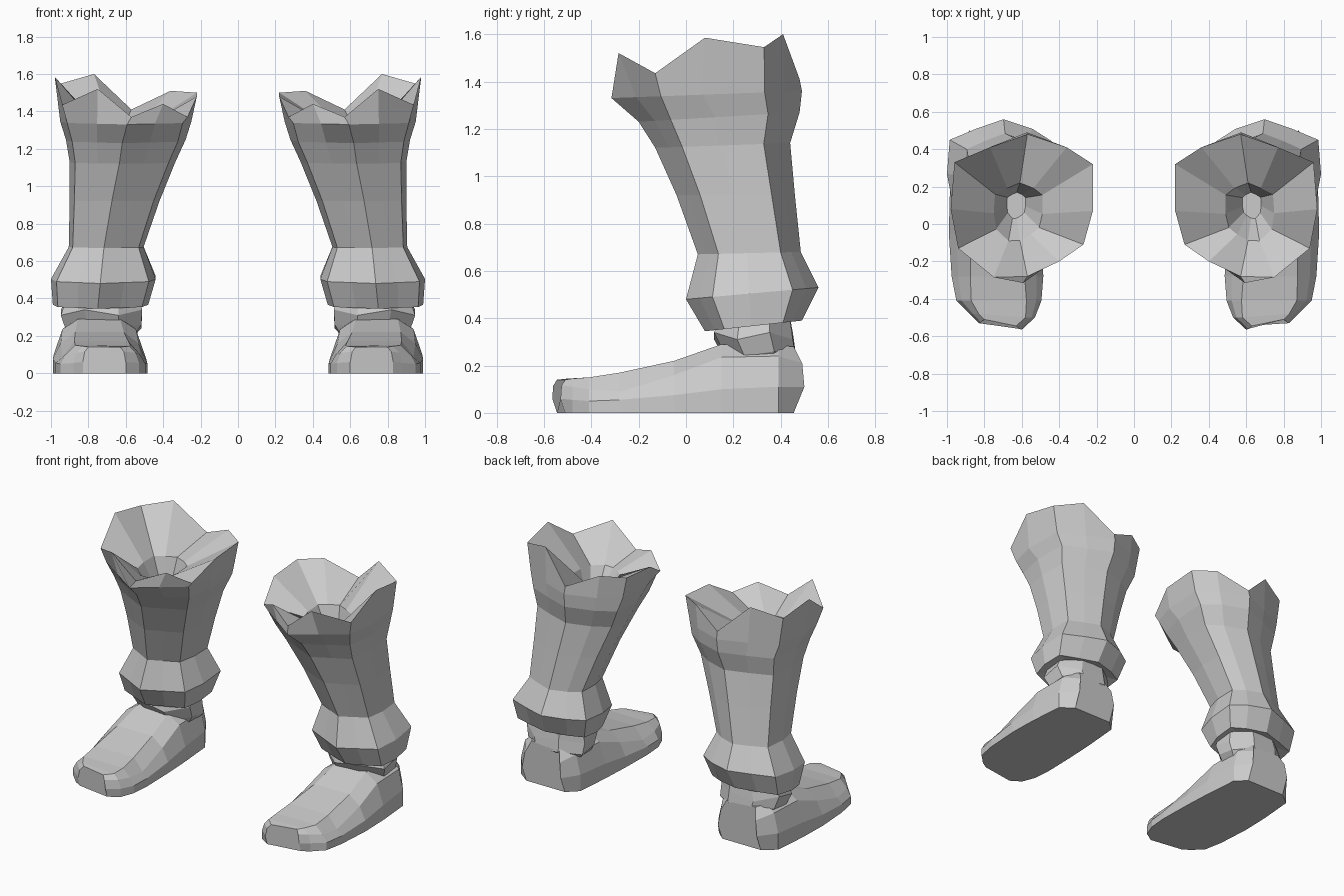
import bpy, bmesh, math

if "Cube" in bpy.data.objects:
    bpy.data.objects.remove(bpy.data.objects["Cube"])


def loft(name, rings):
    """Skin equal-length rings, cap both ends, mirror to the other side."""
    bm = bmesh.new()
    vs = [[bm.verts.new(p) for p in r] for r in rings]
    n = len(vs[0])
    for a, b in zip(vs, vs[1:]):
        for i in range(n):
            j = (i + 1) % n
            bm.faces.new((a[i], a[j], b[j], b[i]))
    bm.faces.new(vs[0][::-1])
    bm.faces.new(vs[-1])
    bmesh.ops.recalc_face_normals(bm, faces=bm.faces)
    me = bpy.data.meshes.new(name)
    bm.to_mesh(me)
    bm.free()
    ob = bpy.data.objects.new(name, me)
    bpy.context.collection.objects.link(ob)
    ob.modifiers.new("Mirror", "MIRROR").use_mirror_merge = False
    return ob


# Leg guard: jagged rim, whose plan also shapes every lower ring
rim = [(.57, -.28, 1.37), (.75, -.285, 1.52), (.94, -.13, 1.435), (.98, .08, 1.585),
       (.96, .33, 1.545), (.77, .41, 1.60), (.57, .48, 1.41), (.36, .41, 1.51),
       (.22, .32, 1.50), (.22, .07, 1.48), (.27, -.11, 1.37), (.40, -.20, 1.44)]
plan = [((x - .22) / .76, (y + .285) / .765) for x, y, z in rim]


def ridge(u, v):
    """Plan with two flat front faces meeting at a central ridge."""
    p = plan[:]
    p[0], p[2], p[10] = (u, 0), (plan[2][0], v), (plan[10][0], v)
    for i, a, b in ((1, 0, 2), (11, 10, 0)):
        p[i] = tuple((s + t) / 2 for s, t in zip(p[a], p[b]))
    return p


def fit(uv, x0, x1, y0, y1, zf, zb):
    return [(x0 + u * (x1 - x0), y0 + v * (y1 - y0), zf + v * (zb - zf)) for u, v in uv]


outer = [(.56, .88, .17, .42, .37, .40),
         (.48, .99, .08, .49, .345, .39),
         (.44, 1.0, 0, .56, .48, .53),
         (.505, .905, .05, .485, .67, .68),
         (.42, .90, -.04, .46, .92, .92),
         (.335, .90, -.13, .44, 1.12, 1.14),
         (.28, .92, -.20, .48, 1.23, 1.27)]
bulge = fit(ridge(.49, .26), .25, .95, -.315, .49, 1.33, 1.36)
inner = [(.49, .75, -.09, .22, 1.31, 1.33),
         (.58, .68, .03, .17, 1.14, 1.14)]
loft("leg_guard", [fit(ridge(.53, .2), *r) for r in outer] + [bulge, rim]
     + [fit(plan, *r) for r in inner])


# Ankle: faceted octagonal band
def octagon(cx, cy, rx, ry, z, wave):
    return [(cx + rx * math.cos(a), cy + ry * math.sin(a), z + wave * (-1) ** i)
            for i, a in enumerate(math.radians(22.5 + 45 * k) for k in range(8))]


loft("ankle", [octagon(.72, .30, .18, .14, .20, 0),
               octagon(.72, .31, .22, .165, .25, .01),
               octagon(.73, .285, .235, .18, .325, .015),
               octagon(.72, .29, .21, .16, .41, 0)])


# Foot: cross-sections from toe to heel
def section(y, x0, x1, zl, zs, zt, inset, bulge=0, skew=0):
    half = [(0, 0, 0), (0, zl, bulge), (inset * .35, zs, bulge * .8), (inset, zt, 0)]
    left = [(x0 + i, y + b, z) for i, z, b in half]
    right = [(x1 - i, y + b + skew, z) for i, z, b in half[::-1]]
    return left + right


loft("foot", [section(*s) for s in [
    (-.545, .60, .83, .06, .115, .14, .03, -.02, .035),
    (-.50, .53, .88, .055, .11, .145, .05, 0, .02),
    (-.41, .495, .95, .05, .10, .15, .08),
    (-.28, .485, .975, .055, .09, .17, .10),
    (-.05, .49, .99, .075, .16, .22, .12),
    (.15, .50, .985, .10, .235, .29, .13),
    (.39, .52, .965, .11, .24, .285, .09),
    (.455, .59, .88, .11, .21, .28, .04, .045)]])
